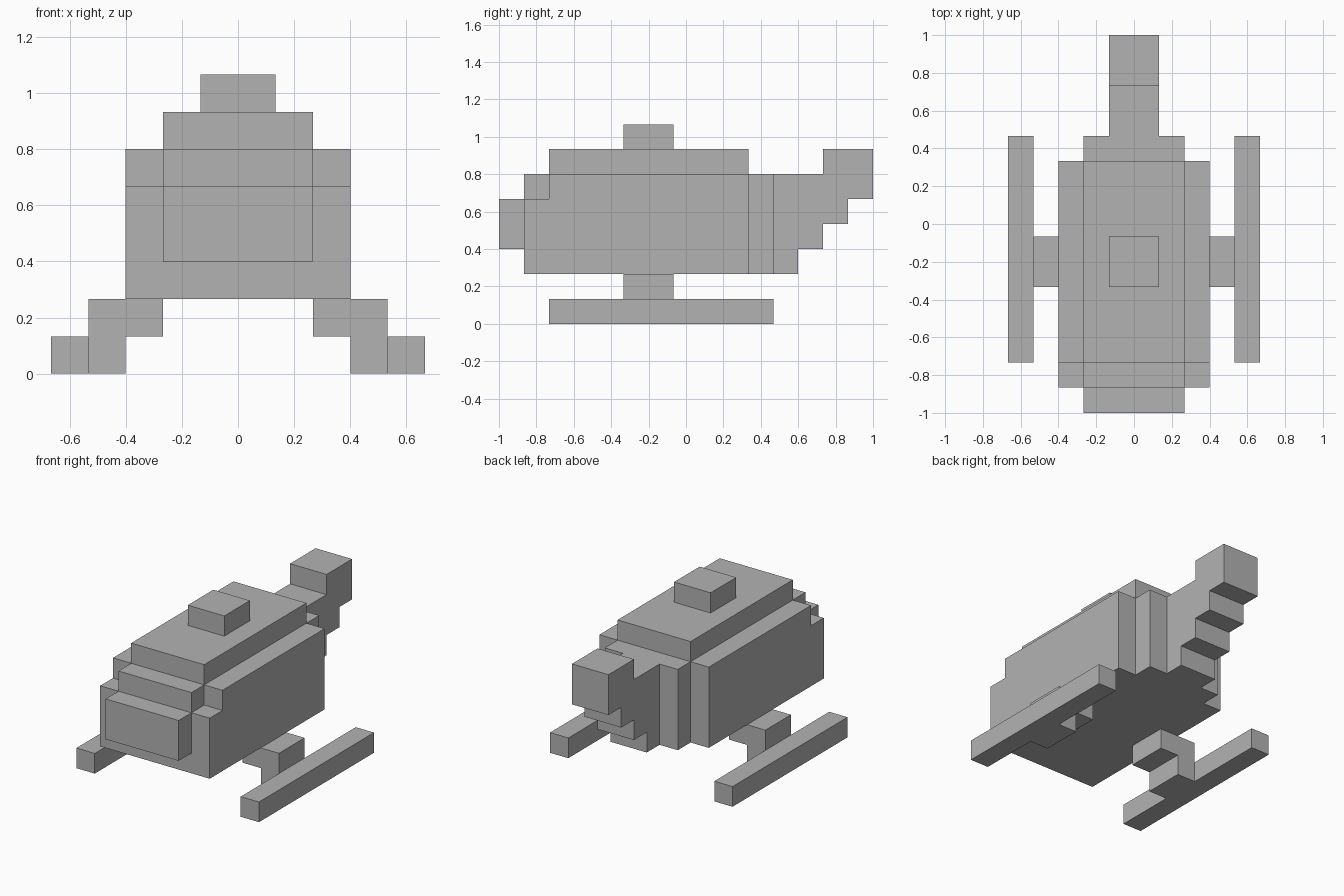
import bpy
import bmesh
from mathutils import Vector

default = bpy.data.objects.get("Cube")
if default:
    bpy.data.objects.remove(default, do_unlink=True)

U = 2 / 15  # one block unit

# Single grey material
grey = bpy.data.materials.new("light grey")
grey.use_nodes = True
colour = (0.45, 0.45, 0.45, 1)
grey.diffuse_color = colour
grey.node_tree.nodes["Principled BSDF"].inputs["Base Color"].default_value = colour


def extrude(name, points, start, end, axis="x", flip=1):
    """Extrude a flat outline from start to end along x (y,z points) or y (x,z points)."""
    bm = bmesh.new()
    verts = []
    for a, b in points:
        co = (start, a, b) if axis == "x" else (a, start, b)
        verts.append(bm.verts.new(Vector((co[0] * flip, co[1], co[2])) * U))
    face = bm.faces.new(verts)
    step = Vector((flip, 0, 0) if axis == "x" else (0, 1, 0)) * (end - start) * U
    result = bmesh.ops.extrude_face_region(bm, geom=[face], use_keep_orig=True)
    moved = [g for g in result["geom"] if isinstance(g, bmesh.types.BMVert)]
    bmesh.ops.translate(bm, vec=step, verts=moved)
    bmesh.ops.recalc_face_normals(bm, faces=bm.faces[:])
    mesh = bpy.data.meshes.new(name)
    bm.to_mesh(mesh)
    bm.free()
    mesh.materials.append(grey)
    obj = bpy.data.objects.new(name, mesh)
    bpy.context.collection.objects.link(obj)
    return obj


def rect(a0, a1, b0, b1):
    return [(a0, b0), (a1, b0), (a1, b1), (a0, b1)]


# Central fuselage with nose, windscreen step, roof and rear
extrude("fuselage", [(-6.5, 2), (3.5, 2), (3.5, 6), (2.5, 6), (2.5, 7), (-5.5, 7),
                     (-5.5, 6), (-6.5, 6), (-6.5, 5), (-7.5, 5), (-7.5, 3), (-6.5, 3)], -2, 2)

# Stepped tail boom with raised fin
extrude("tail_boom", [(3.5, 2), (4.5, 2), (4.5, 3), (5.5, 3), (5.5, 4), (6.5, 4),
                      (6.5, 5), (7.5, 5), (7.5, 7), (5.5, 7), (5.5, 6), (3.5, 6)], -1, 1)

# Rotor hub on the roof
extrude("rotor_hub", rect(-2.5, -0.5, 7, 8), -1, 1)

# Mirrored side walls, landing struts and skids
for side, flip in (("left", 1), ("right", -1)):
    extrude(side + "_side_wall", [(-6.5, 2), (2.5, 2), (2.5, 6), (-5.5, 6),
                                  (-5.5, 5), (-6.5, 5)], 2, 3, flip=flip)
    extrude(side + "_landing_strut", [(2, 1), (3, 1), (3, 0), (4, 0), (4, 2), (2, 2)],
            -2.5, -0.5, axis="y", flip=flip)
    extrude(side + "_skid", rect(-5.5, 3.5, 0, 1), 4, 5, flip=flip)
